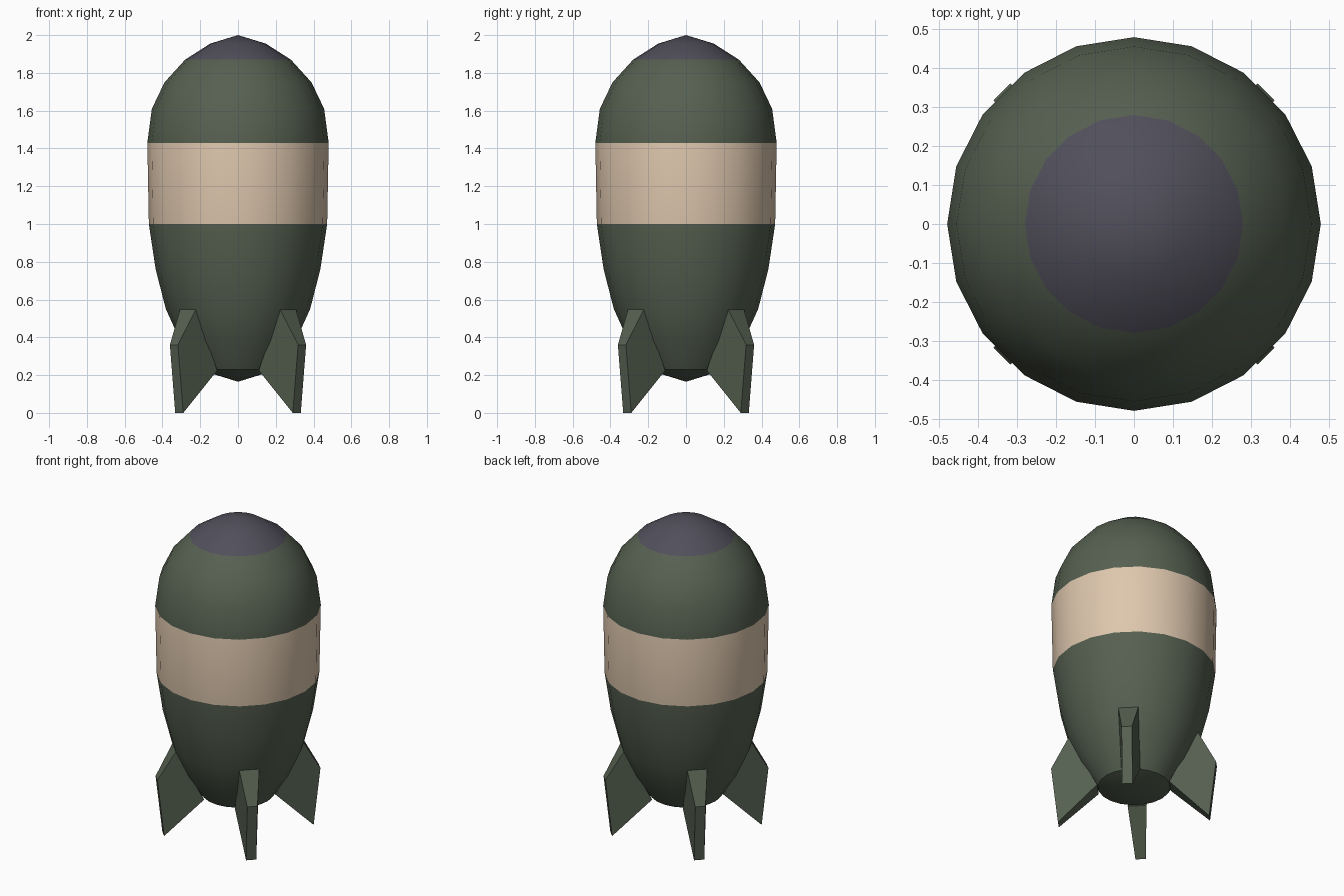
import bpy, bmesh, math

if "Cube" in bpy.data.objects:
    bpy.data.objects.remove(bpy.data.objects["Cube"])


def material(name, rgb):
    m = bpy.data.materials.new(name)
    m.diffuse_color = (*rgb, 1)
    m.use_nodes = True
    m.node_tree.nodes["Principled BSDF"].inputs["Base Color"].default_value = m.diffuse_color
    return m


green = material("dark_green", (0.092, 0.117, 0.081))
tan = material("tan", (0.73, 0.57, 0.42))
grey = material("slate_grey", (0.082, 0.079, 0.105))


def finish(bm, name, mats):
    bmesh.ops.recalc_face_normals(bm, faces=bm.faces)
    me = bpy.data.meshes.new(name)
    bm.to_mesh(me)
    bm.free()
    for m in mats:
        me.materials.append(m)
    ob = bpy.data.objects.new(name, me)
    bpy.context.collection.objects.link(ob)
    return ob


# Body: 20-sided lathe, (radius, height) from bottom to nose
SIDES = 20
profile = [(0.21, 0.23), (0.305, 0.38), (0.382, 0.55), (0.436, 0.76), (0.472, 1.0),
           (0.48, 1.43), (0.456, 1.61), (0.389, 1.75), (0.28, 1.87), (0.147, 1.955)]
bm = bmesh.new()
rings = [[bm.verts.new((r * math.cos(2 * math.pi * i / SIDES),
                        r * math.sin(2 * math.pi * i / SIDES), z))
          for i in range(SIDES)] for r, z in profile]
base, tip = bm.verts.new((0, 0, 0.165)), bm.verts.new((0, 0, 2.0))
for i in range(SIDES):
    j = (i + 1) % SIDES
    for lo, hi in zip(rings, rings[1:]):
        bm.faces.new((lo[i], lo[j], hi[j], hi[i]))
    bm.faces.new((base, rings[0][j], rings[0][i]))
    bm.faces.new((rings[-1][i], rings[-1][j], tip))
# Painted band and nose by height
for f in bm.faces:
    z = f.calc_center_median().z
    f.material_index = 2 if z > 1.87 else 1 if 1.0 < z < 1.43 else 0
body = finish(bm, "body", [green, tan, grey])
bpy.context.view_layer.objects.active = body
body.select_set(True)
bpy.ops.object.shade_smooth_by_angle(angle=math.radians(32))

# Four tapered tail fins on the diagonals: (radius, height, half thickness)
outline = [(0.374, 0.55, 0.059), (0.48, 0.36, 0.03), (0.44, 0.0, 0.03), (0.21, 0.225, 0.055)]
for k in range(4):
    a = math.radians(45 + 90 * k)
    c, s = math.cos(a), math.sin(a)
    bm = bmesh.new()
    left, right = [[bm.verts.new((r * c - d * t * s, r * s + d * t * c, z))
                    for r, z, t in outline] for d in (1, -1)]
    bm.faces.new(left)
    bm.faces.new(right[::-1])
    for i in range(4):
        j = (i + 1) % 4
        bm.faces.new((left[j], left[i], right[i], right[j]))
    finish(bm, f"tail_fin_{k + 1}", [green])
